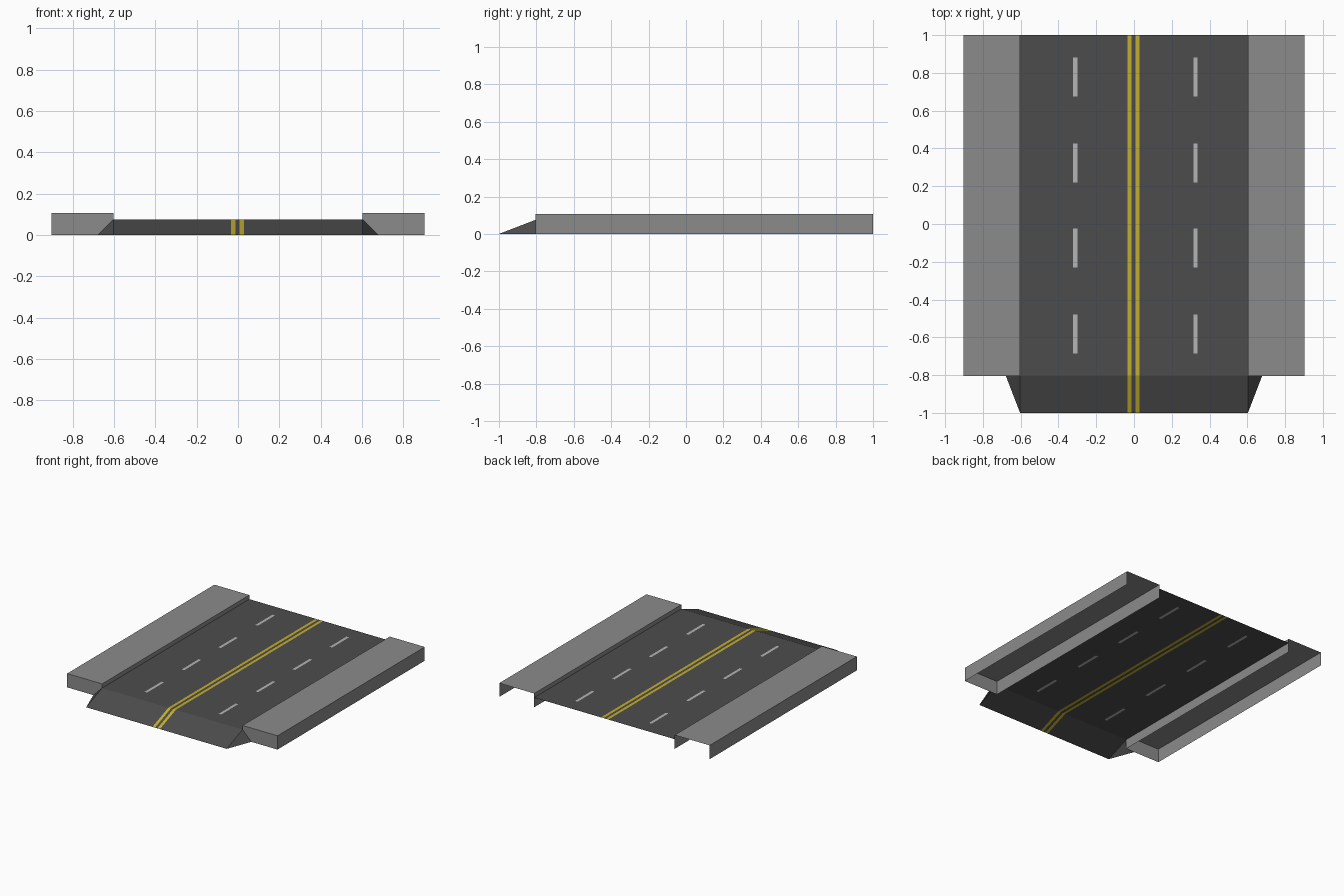
import bpy, bmesh

if "Cube" in bpy.data.objects:
    bpy.data.objects.remove(bpy.data.objects["Cube"])

FRONT, RAMP_Y, BACK = -1.0, -0.805, 1.0      # y of ramp foot, ramp top, road end
ROAD_X, ROAD_Z = 0.603, 0.075
WALK_X, WALK_Z = 0.903, 0.107
YELLOW = [(-0.034, -0.012), (0.008, 0.03)]
DASH_X = [(-0.322, -0.3), (0.314, 0.336)]
DASH_Y = [(c - 0.104, c + 0.104) for c in (-0.582, -0.127, 0.323, 0.778)]


def material(name, rgb):
    m = bpy.data.materials.new(name)
    m.diffuse_color = (*rgb, 1)
    m.use_nodes = True
    m.node_tree.nodes["Principled BSDF"].inputs["Base Color"].default_value = m.diffuse_color
    return m


asphalt = material("asphalt", (0.073, 0.073, 0.073))
concrete = material("concrete", (0.26, 0.26, 0.26))
yellow = material("yellow_paint", (0.54, 0.43, 0.026))
white = material("white_paint", (0.46, 0.46, 0.46))


def make(name, bm, mats):
    mesh = bpy.data.meshes.new(name)
    bm.to_mesh(mesh)
    bm.free()
    for m in mats:
        mesh.materials.append(m)
    ob = bpy.data.objects.new(name, mesh)
    bpy.context.collection.objects.link(ob)
    return ob


def face(bm, *pts):
    return bm.faces.new([bm.verts.new(p) for p in pts])


def cut(bm, axis, value):
    no = [0, 0, 0]
    no[axis] = 1
    co = [n * value for n in no]
    bmesh.ops.bisect_plane(bm, geom=bm.verts[:] + bm.edges[:] + bm.faces[:],
                           plane_co=co, plane_no=no)


def inside(v, spans):
    return any(a < v < b for a, b in spans)


def sheet(name, y0, z0, y1, z1, dashed):
    """Road panel whose painted lines are cut into the surface."""
    bm = bmesh.new()
    face(bm, (-ROAD_X, y0, z0), (ROAD_X, y0, z0), (ROAD_X, y1, z1), (-ROAD_X, y1, z1))
    for span in YELLOW + (DASH_X if dashed else []):
        for x in span:
            cut(bm, 0, x)
    if dashed:
        for span in DASH_Y:
            for y in span:
                cut(bm, 1, y)
    for f in bm.faces:
        c = f.calc_center_median()
        if inside(c.x, YELLOW):
            f.material_index = 1
        elif dashed and inside(c.x, DASH_X) and inside(c.y, DASH_Y):
            f.material_index = 2
    return make(name, bm, [asphalt, yellow, white])


# Road deck and the sloping ramp at the front
sheet("road_deck", RAMP_Y, ROAD_Z, BACK, ROAD_Z, True)
sheet("ramp", FRONT, 0, RAMP_Y, ROAD_Z, False)

for s, side in ((-1, "left"), (1, "right")):
    # Triangular flare beside the ramp
    bm = bmesh.new()
    pts = [(s * ROAD_X, FRONT, 0), (s * 0.678, RAMP_Y, 0), (s * ROAD_X, RAMP_Y, ROAD_Z)]
    face(bm, *pts[::s])
    make(side + "_ramp_flare", bm, [asphalt])

    # Sidewalk shell: closed at the front, open at the back and underneath
    bm = bmesh.new()
    bmesh.ops.create_cube(bm, size=1)
    for v in bm.verts:
        v.co.x = s * (ROAD_X + WALK_X) / 2 + v.co.x * (WALK_X - ROAD_X)
        v.co.y = BACK if v.co.y > 0 else RAMP_Y
        v.co.z = WALK_Z if v.co.z > 0 else 0
    bm.normal_update()
    open_ends = [f for f in bm.faces if f.normal.z < -0.5 or f.normal.y > 0.5]
    bmesh.ops.delete(bm, geom=open_ends, context='FACES')
    make(side + "_sidewalk", bm, [concrete])
